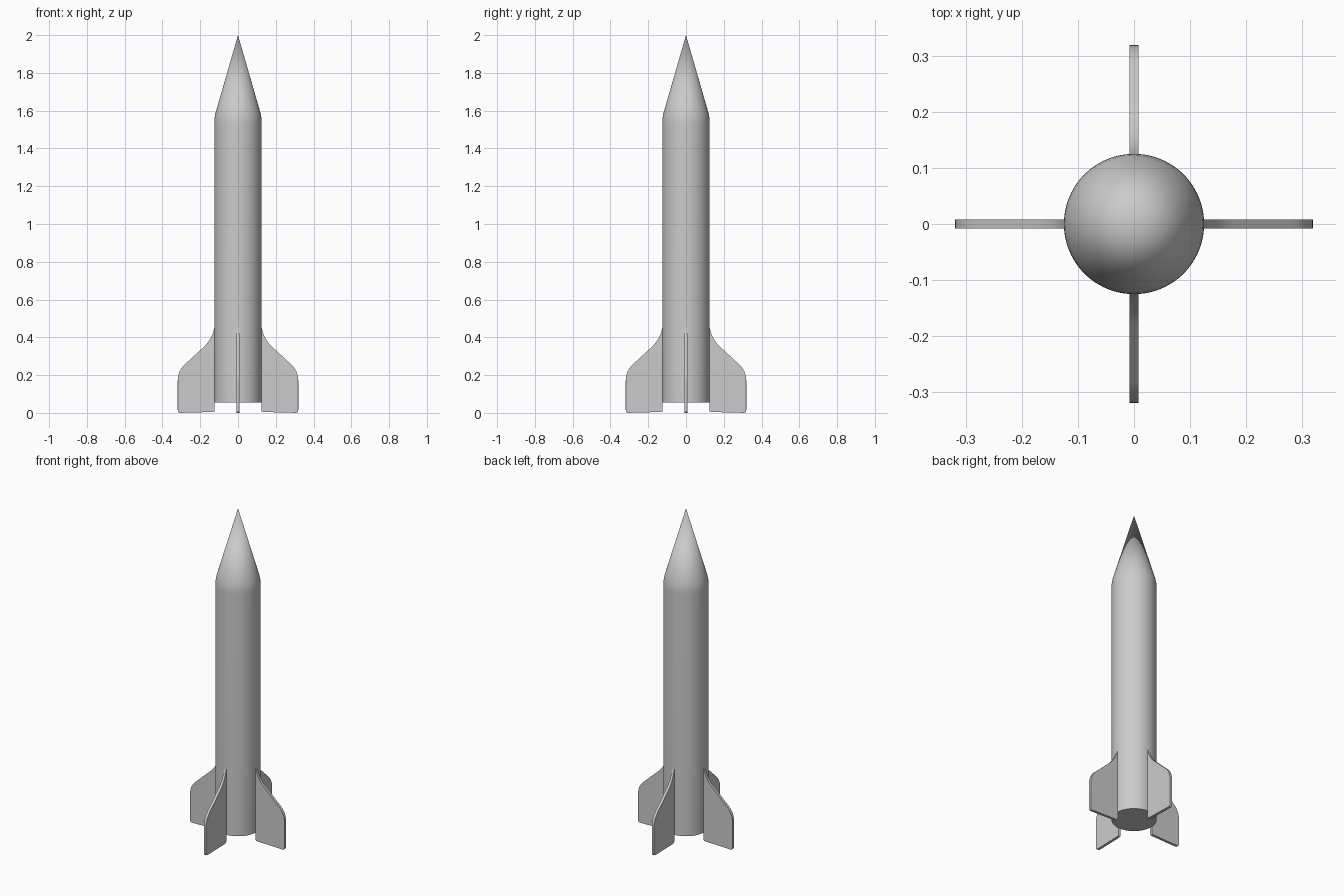
import bpy, bmesh, math
from mathutils import Vector, Matrix

cube = bpy.data.objects.get("Cube")
if cube:
    bpy.data.objects.remove(cube, do_unlink=True)

grey = bpy.data.materials.new("light grey")
grey.use_nodes = True
colour = (0.6, 0.6, 0.6, 1)
grey.diffuse_color = colour
grey.node_tree.nodes["Principled BSDF"].inputs["Base Color"].default_value = colour


def finish(name, bm, angle):
    """Turn a bmesh into a smooth-shaded grey object."""
    bmesh.ops.recalc_face_normals(bm, faces=bm.faces)
    mesh = bpy.data.meshes.new(name)
    bm.to_mesh(mesh)
    bm.free()
    mesh.materials.append(grey)
    obj = bpy.data.objects.new(name, mesh)
    bpy.context.collection.objects.link(obj)
    bpy.ops.object.select_all(action="DESELECT")
    obj.select_set(True)
    bpy.context.view_layer.objects.active = obj
    bpy.ops.object.shade_smooth_by_angle(angle=math.radians(angle))
    return obj


def rounded(corners, steps=6):
    """Round each (x, z, radius) corner of a closed outline."""
    points = []
    for i, (x, z, r) in enumerate(corners):
        p = Vector((x, z))
        a = p + (Vector(corners[i - 1][:2]) - p).normalized() * r
        b = p + (Vector(corners[(i + 1) % len(corners)][:2]) - p).normalized() * r
        for k in range(steps + 1):
            t = k / steps
            points.append(a * (1 - t) ** 2 + p * 2 * t * (1 - t) + b * t * t)
    return points


# Body and nose: one lathed profile with a soft shoulder
profile = [(0, 0.055), (0.125, 0.055), (0.125, 1.53), (0.1245, 1.555),
           (0.122, 1.575), (0.117, 1.595), (0, 2.0)]
bm = bmesh.new()
verts = [bm.verts.new((r, 0, z)) for r, z in profile]
edges = [bm.edges.new(pair) for pair in zip(verts, verts[1:])]
bmesh.ops.spin(bm, geom=verts + edges, cent=(0, 0, 0), axis=(0, 0, 1),
               angle=math.tau, steps=96, use_merge=True)
bmesh.ops.remove_doubles(bm, verts=bm.verts, dist=1e-5)
finish("rocket_body", bm, 40)

# Fins: rounded outline, given thickness and softened edges
outline = rounded([(0.124, 0.005, 0.01), (0.319, 0.0, 0.015), (0.319, 0.222, 0.05),
                   (0.137, 0.39, 0.06), (0.122, 0.47, 0.002)])
half = 0.008
for i, name in enumerate(("left_fin", "back_fin", "right_fin", "front_fin")):
    bm = bmesh.new()
    face = bm.faces.new([bm.verts.new((p.x, -half, p.y)) for p in outline])
    side = bmesh.ops.extrude_face_region(bm, geom=[face], use_keep_orig=True)
    bmesh.ops.translate(bm, vec=(0, 2 * half, 0),
                        verts=[g for g in side["geom"] if isinstance(g, bmesh.types.BMVert)])
    bmesh.ops.remove_doubles(bm, verts=bm.verts, dist=1e-4)
    bmesh.ops.rotate(bm, verts=bm.verts, cent=(0, 0, 0),
                     matrix=Matrix.Rotation(i * math.pi / 2, 3, "Z"))
    fin = finish(name, bm, 35)
    bevel = fin.modifiers.new("soft edges", "BEVEL")
    bevel.width = 0.003
    bevel.segments = 2
    bevel.angle_limit = math.radians(50)
